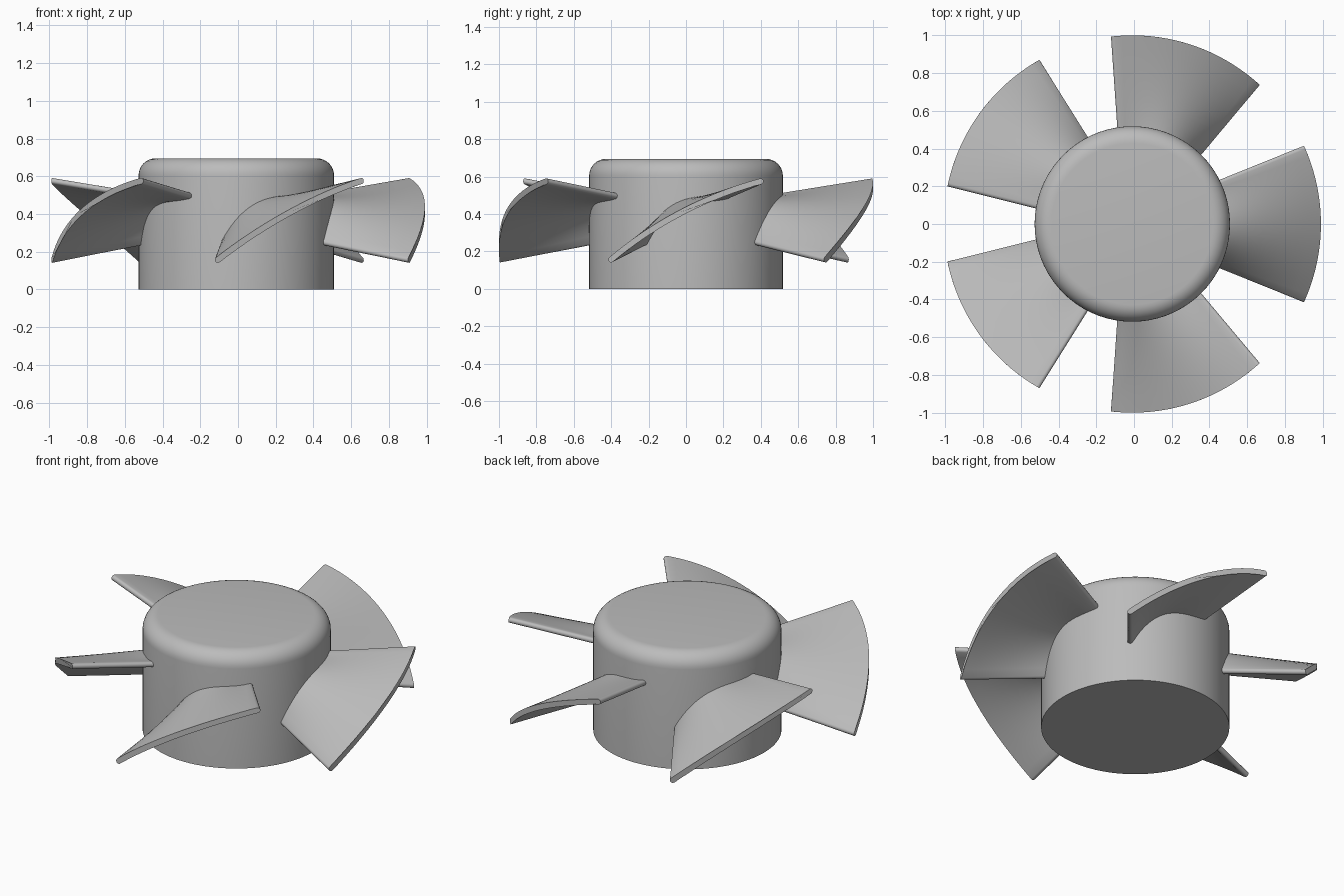
import bpy, bmesh, math

cube = bpy.data.objects.get("Cube")
if cube:
    bpy.data.objects.remove(cube, do_unlink=True)

CX = -0.009          # rotation axis
HUB_R, HUB_H, FILLET = 0.518, 0.695, 0.09
TIP_R, ROOT_R, HALF_THICK = 1.0, 0.45, 0.016
BLADES = 5

grey = bpy.data.materials.new("plain grey")
colour = (0.5, 0.5, 0.5, 1)
grey.diffuse_color = colour
grey.use_nodes = True
grey.node_tree.nodes["Principled BSDF"].inputs["Base Color"].default_value = colour


def loft(name, rings, closed_ends=True):
    """Skin a row of equal closed rings and cap both ends."""
    bm = bmesh.new()
    rows = [[bm.verts.new(p) for p in ring] for ring in rings]
    n = len(rows[0])
    for a, b in zip(rows, rows[1:]):
        for i in range(n):
            j = (i + 1) % n
            bm.faces.new((a[i], a[j], b[j], b[i]))
    if closed_ends:
        bm.faces.new(rows[0])
        bm.faces.new(rows[-1])
    bmesh.ops.recalc_face_normals(bm, faces=bm.faces)
    mesh = bpy.data.meshes.new(name)
    bm.to_mesh(mesh)
    bm.free()
    mesh.materials.append(grey)
    obj = bpy.data.objects.new(name, mesh)
    bpy.context.collection.objects.link(obj)
    obj.location.x = CX
    bpy.ops.object.select_all(action='DESELECT')
    obj.select_set(True)
    bpy.context.view_layer.objects.active = obj
    bpy.ops.object.shade_smooth_by_angle(angle=math.radians(35))
    return obj


# Hub: drum with a rounded top rim
profile = [(HUB_R, 0)]
for k in range(9):
    a = k / 8 * math.pi / 2
    profile.append((HUB_R - FILLET + FILLET * math.cos(a),
                    HUB_H - FILLET + FILLET * math.sin(a)))
SIDES = 72
loft("hub", [[(r * math.cos(i * math.tau / SIDES), r * math.sin(i * math.tau / SIDES), z)
              for i in range(SIDES)] for r, z in profile])


def camber(r, t):
    """Blade height at radius r, with t from -1 (low edge) to 1 (high edge)."""
    f = (r - 0.515) / (TIP_R - 0.515)
    low = 0.25 + f * (0.157 - 0.25)
    high = 0.497 + f * (0.575 - 0.497)
    bulge = 0.09 + f * (0.055 - 0.09)
    skew = 0.6 * (1 - f)
    return (low + high) / 2 + t * (high - low) / 2 + bulge * (1 - t * t) * (1 - skew * t)


def blade_section(r, turn, steps=20, cap=6):
    """Rounded-edge strip wrapped around the axis at radius r."""
    half = math.radians(22) * r + r * math.asin(0.042 / r) - 0.014
    ts = [-1 + 2 * i / steps for i in range(steps + 1)]
    line = [(half * t, camber(r, t)) for t in ts]
    slopes = []
    for i in range(steps + 1):
        a, b = line[max(i - 1, 0)], line[min(i + 1, steps)]
        slopes.append(math.atan2(b[1] - a[1], b[0] - a[0]))

    def off(i, angle):
        d = slopes[i] + angle
        return (line[i][0] + HALF_THICK * math.cos(d), line[i][1] + HALF_THICK * math.sin(d))

    q = math.pi / 2
    pts = [off(i, q) for i in range(steps + 1)]
    pts += [off(steps, q - math.pi * k / cap) for k in range(1, cap)]
    pts += [off(i, -q) for i in range(steps, -1, -1)]
    pts += [off(0, -q - math.pi * k / cap) for k in range(1, cap)]
    return [(r * math.cos(turn + s / r), r * math.sin(turn + s / r), z) for s, z in pts]


# Blades: evenly spaced, pitched and cambered
for n in range(BLADES):
    turn = n * math.tau / BLADES
    radii = [ROOT_R + (TIP_R - ROOT_R) * k / 8 for k in range(9)]
    loft(f"blade_{n + 1}", [blade_section(r, turn) for r in radii])
